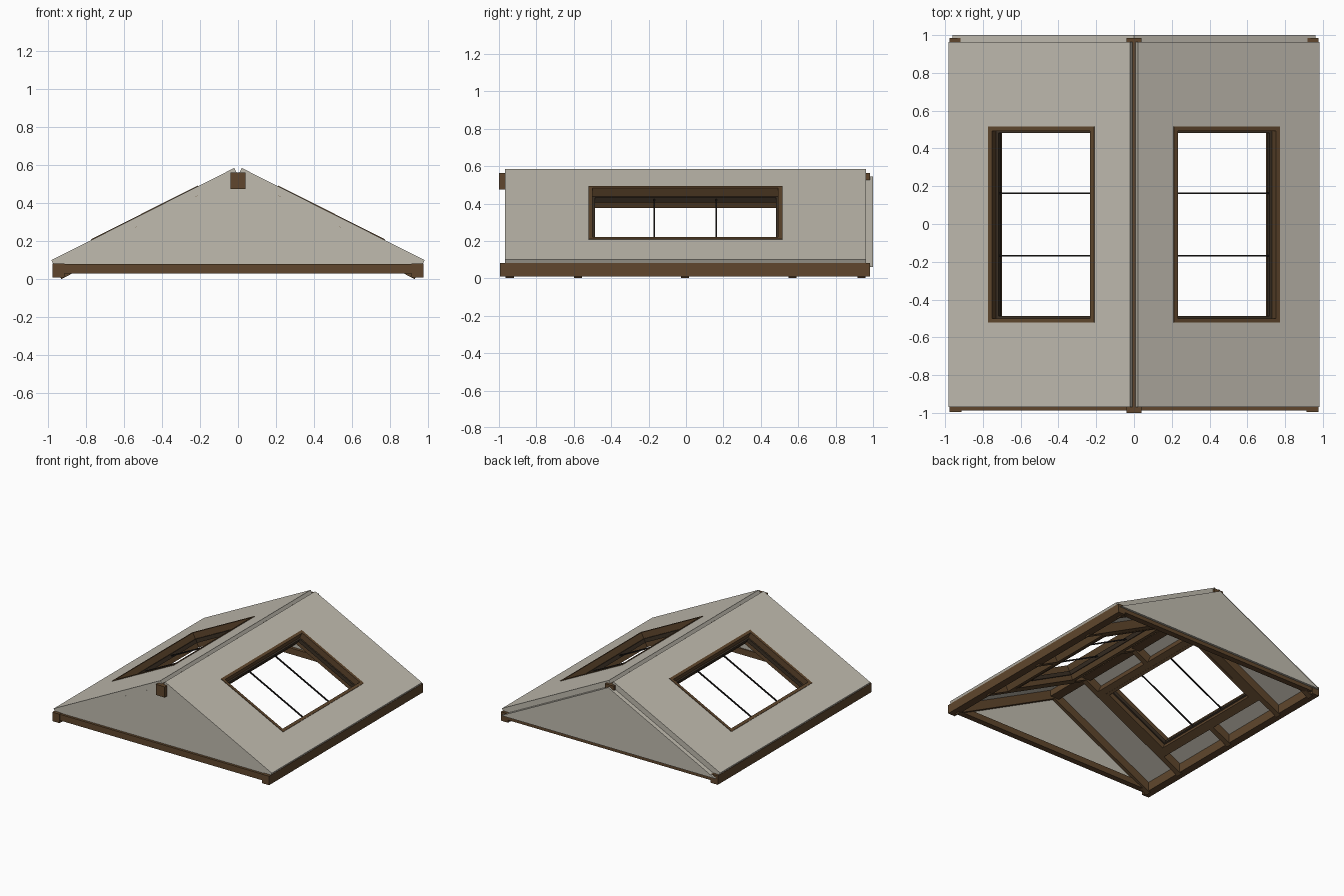
import bpy, bmesh, math

if "Cube" in bpy.data.objects:
    bpy.data.objects.remove(bpy.data.objects["Cube"])

def material(name, rgb):
    m = bpy.data.materials.new(name)
    m.diffuse_color = (*rgb, 1)
    m.use_nodes = True
    m.node_tree.nodes["Principled BSDF"].inputs["Base Color"].default_value = m.diffuse_color
    return m

PLASTER = material("warm_grey_panel", (0.53, 0.50, 0.43))
WOOD = material("brown_timber", (0.115, 0.062, 0.026))
DARK = material("dark_sash", (0.045, 0.030, 0.018))
BLACK = material("black_bar", (0.012, 0.010, 0.009))

# Roof slope: top edge at the ridge, running down to the eave
RX, RZ = 0.02, 0.585
EX, EZ = 0.982, 0.10
A = math.atan2(RZ - EZ, EX - RX)
S, C = math.sin(A), math.cos(A)
LEN = math.hypot(EX - RX, RZ - EZ)
THICK, DEPTH = 0.044, 0.112          # panel thickness, panel plus rafter

def slope(side, u, y, t):
    """Point u down the slope, t below the roof surface."""
    return (side * (RX + u * C - t * S), y, RZ - u * S - t * C)

def finish(bm, name, mat):
    bmesh.ops.recalc_face_normals(bm, faces=bm.faces)
    me = bpy.data.meshes.new(name)
    bm.to_mesh(me)
    bm.free()
    me.materials.append(mat)
    ob = bpy.data.objects.new(name, me)
    bpy.context.collection.objects.link(ob)

def prism(name, profile, y0, y1, mat):
    """Extrude an xz profile along y."""
    bm = bmesh.new()
    a = [bm.verts.new((x, y0, z)) for x, z in profile]
    b = [bm.verts.new((x, y1, z)) for x, z in profile]
    bm.faces.new(a)
    bm.faces.new(b[::-1])
    n = len(a)
    for i in range(n):
        j = (i + 1) % n
        bm.faces.new((a[i], b[i], b[j], a[j]))
    finish(bm, name, mat)

def box(name, x0, x1, y0, y1, z0, z1, mat):
    prism(name, [(x0, z0), (x1, z0), (x1, z1), (x0, z1)], y0, y1, mat)

def slope_box(name, side, u0, u1, y0, y1, t0, t1, mat):
    pts = [slope(side, u, 0, t) for u, t in ((u0, t0), (u1, t0), (u1, t1), (u0, t1))]
    prism(name, [(p[0], p[2]) for p in pts], y0, y1, mat)

def slope_ring(name, side, outer, inner, t0, t1, mat):
    """Rectangular frame lying in the slope; outer and inner are u0,u1,y0,y1."""
    bm = bmesh.new()
    def loop(r, t):
        u0, u1, y0, y1 = r
        return [bm.verts.new(slope(side, u, y, t))
                for u, y in ((u0, y0), (u1, y0), (u1, y1), (u0, y1))]
    loops = [loop(outer, t0), loop(outer, t1), loop(inner, t1), loop(inner, t0)]
    for k in range(4):
        p, q = loops[k], loops[(k + 1) % 4]
        for i in range(4):
            j = (i + 1) % 4
            bm.faces.new((p[i], p[j], q[j], q[i]))
    finish(bm, name, mat)

def inset(r, d):
    return (r[0] + d, r[1] - d, r[2] + d, r[3] - d)

Y0, Y1 = -0.968, 0.963
WIN = (0.213, 0.84, -0.522, 0.516)     # window frame outline on the slope
TRIM = (0.165, 0.885, -0.556, 0.548)   # timber trimming between rafters

for side, tag in ((-1, "left"), (1, "right")):
    # roof panel with window hole
    slope_ring("roof_panel_" + tag, side, (0, LEN, Y0, Y1), inset(WIN, 0.003), 0, THICK, PLASTER)
    # window: lining, sash, trimming, bars
    slope_ring("window_frame_" + tag, side, WIN, inset(WIN, 0.023), -0.004, DEPTH + 0.002, WOOD)
    slope_ring("window_sash_" + tag, side, inset(WIN, 0.02), inset(WIN, 0.035), 0.045, 0.075, DARK)
    slope_ring("window_trimmer_" + tag, side, TRIM, inset(WIN, 0.004), THICK, DEPTH, WOOD)
    for i, y in enumerate((-0.169, 0.163)):
        slope_box(f"window_bar_{tag}_{i}", side, WIN[0] + 0.03, WIN[1] - 0.03,
                  y - 0.004, y + 0.004, 0.054, 0.064, BLACK)
    # rafters
    for i, y in enumerate((-0.942, -0.578, 0.57, 0.938)):
        slope_box(f"rafter_{tag}_{i}", side, 0.03, LEN - 0.002, y - 0.022, y + 0.022,
                  THICK, DEPTH, WOOD)
    # short rafters above and below the window
    for part, u0, u1 in (("upper", 0.03, TRIM[0]), ("lower", TRIM[1], LEN - 0.002)):
        slope_box(f"{part}_short_rafter_{tag}", side, u0, u1, -0.027, 0.017, THICK, DEPTH, WOOD)
    # eave beam
    xs = sorted((side * 0.912, side * 0.976))
    box("eave_beam_" + tag, xs[0], xs[1], -0.994, 0.985, 0.01, 0.083, WOOD)

# gable walls follow the underside of the roof panels
under = [slope(1, u, 0, THICK) for u in (0, LEN)]
ex, ez = under[1][0], under[1][2]
gable = [(-ex, ez), (ex, ez), (0, under[0][2])]
prism("front_gable", gable, Y0, Y0 + 0.02, PLASTER)
prism("back_gable", gable, Y1 - 0.004, 1.0, PLASTER)

# cross beams under the gables and the ridge beam
box("front_beam", -0.915, 0.915, -0.988, -0.94, 0.03, 0.08, WOOD)
box("back_beam", -0.915, 0.915, 0.935, 0.983, 0.03, 0.08, WOOD)
box("ridge_beam", -0.04, 0.04, -1.0, 0.985, 0.475, 0.562, WOOD)
